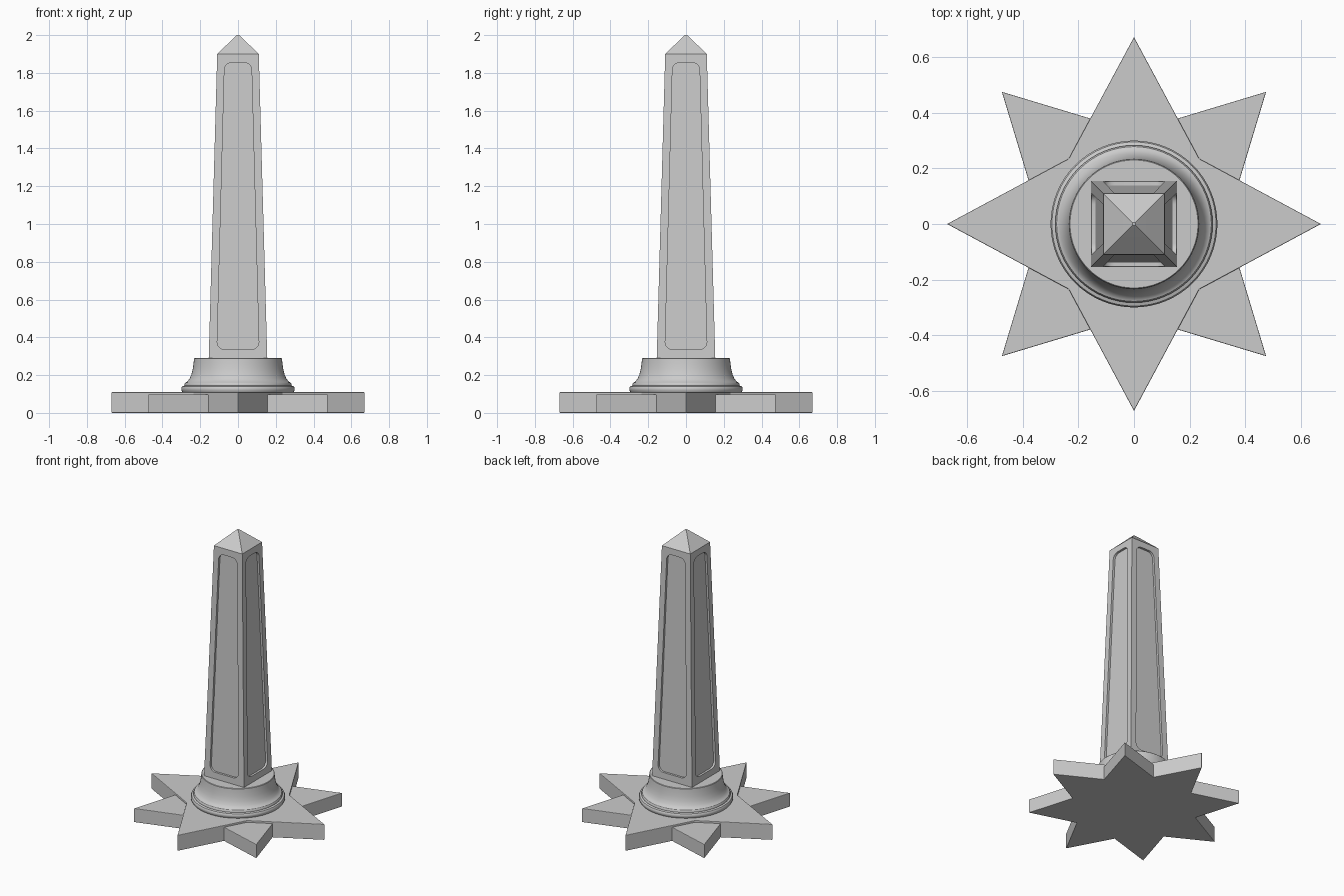
import bpy, bmesh, math
from mathutils import Matrix, Vector

if "Cube" in bpy.data.objects:
    bpy.data.objects.remove(bpy.data.objects["Cube"], do_unlink=True)

stone = bpy.data.materials.new("grey stone")
stone.use_nodes = True
GREY = (0.6, 0.6, 0.6, 1)
stone.diffuse_color = GREY
stone.node_tree.nodes["Principled BSDF"].inputs["Base Color"].default_value = GREY


def finish(bm, name):
    bmesh.ops.recalc_face_normals(bm, faces=bm.faces)
    mesh = bpy.data.meshes.new(name)
    bm.to_mesh(mesh)
    bm.free()
    mesh.materials.append(stone)
    obj = bpy.data.objects.new(name, mesh)
    bpy.context.collection.objects.link(obj)
    return obj


def loft(bm, rings):
    """Skin a stack of equal-length point rings and cap both ends."""
    rows = [[bm.verts.new(p) for p in ring] for ring in rings]
    n = len(rows[0])
    for a, b in zip(rows, rows[1:]):
        for i in range(n):
            j = (i + 1) % n
            bm.faces.new((a[i], a[j], b[j], b[i]))
    bm.faces.new(rows[0][::-1])
    bm.faces.new(rows[-1])


def smooth(obj, angle):
    bpy.ops.object.select_all(action='DESELECT')
    obj.select_set(True)
    bpy.context.view_layer.objects.active = obj
    bpy.ops.object.shade_smooth_by_angle(angle=math.radians(angle))


# Two crossed four-pointed star slabs
def star(name, height, turn):
    radii = (0.672, 0.332)
    outline = [(radii[i % 2] * math.cos(i * math.pi / 4 + turn),
                radii[i % 2] * math.sin(i * math.pi / 4 + turn)) for i in range(8)]
    bm = bmesh.new()
    loft(bm, [[(x, y, z) for x, y in outline] for z in (0, height)])
    obj = finish(bm, name)
    bevel = obj.modifiers.new("soft edges", 'BEVEL')
    bevel.width = 0.003
    bevel.segments = 2


star("main_star", 0.11, 0)
star("diagonal_star", 0.097, math.pi / 4)

# Round flared pedestal
SIDES = 64
profile = [(0.288, 0.10), (0.296, 0.113), (0.30, 0.122), (0.30, 0.132), (0.295, 0.141),
           (0.283, 0.145), (0.283, 0.153), (0.278, 0.161), (0.270, 0.164),
           (0.256, 0.182), (0.246, 0.205), (0.239, 0.235), (0.235, 0.265),
           (0.233, 0.287), (0.230, 0.29)]
bm = bmesh.new()
loft(bm, [[(r * math.cos(k * math.tau / SIDES), r * math.sin(k * math.tau / SIDES), z)
           for k in range(SIDES)] for r, z in profile])
smooth(finish(bm, "pedestal"), 35)

# Tapered square shaft with its pyramid tip
LOW, HIGH, WIDE, NARROW = 0.27, 1.90, 0.1555, 0.11
bm = bmesh.new()
levels = [(WIDE, LOW), (NARROW, HIGH), (0.016, 1.991), (0.006, 2.0)]
loft(bm, [[(-w, -w, z), (w, -w, z), (w, w, z), (-w, w, z)] for w, z in levels])
shaft = finish(bm, "obelisk_shaft")


# Rounded, tapered panel outline, counter-clockwise from lower right
def panel_outline(radius=0.04, steps=6):
    points = []
    for sx, sz, half, z in ((1, -1, 0.11, 0.335), (1, 1, 0.072, 1.855),
                            (-1, 1, 0.072, 1.855), (-1, -1, 0.11, 0.335)):
        start = math.atan2(sz, sx) - math.pi / 4
        for k in range(steps + 1):
            a = start + k * math.pi / 2 / steps
            points.append((sx * (half - radius) + radius * math.cos(a),
                           z - sz * radius + radius * math.sin(a)))
    return points


def face_distance(z):
    return WIDE + (NARROW - WIDE) * (z - LOW) / (HIGH - LOW)


# Sunken panel on each of the four sides
DEPTH = 0.015
bm = bmesh.new()
for side in range(4):
    spin = Matrix.Rotation(side * math.pi / 2, 3, 'Z')
    loft(bm, [[spin @ Vector((x, -face_distance(z) + offset, z)) for x, z in panel_outline()]
              for offset in (-0.03, DEPTH)])
cutter = finish(bm, "panel_cutter")
cutter.hide_render = True
cut = shaft.modifiers.new("sunken panels", 'BOOLEAN')
cut.operation = 'DIFFERENCE'
cut.solver = 'EXACT'
cut.object = cutter
bpy.context.view_layer.objects.active = shaft
shaft.select_set(True)
bpy.ops.object.modifier_apply(modifier=cut.name)
bpy.data.objects.remove(cutter, do_unlink=True)
smooth(shaft, 25)
